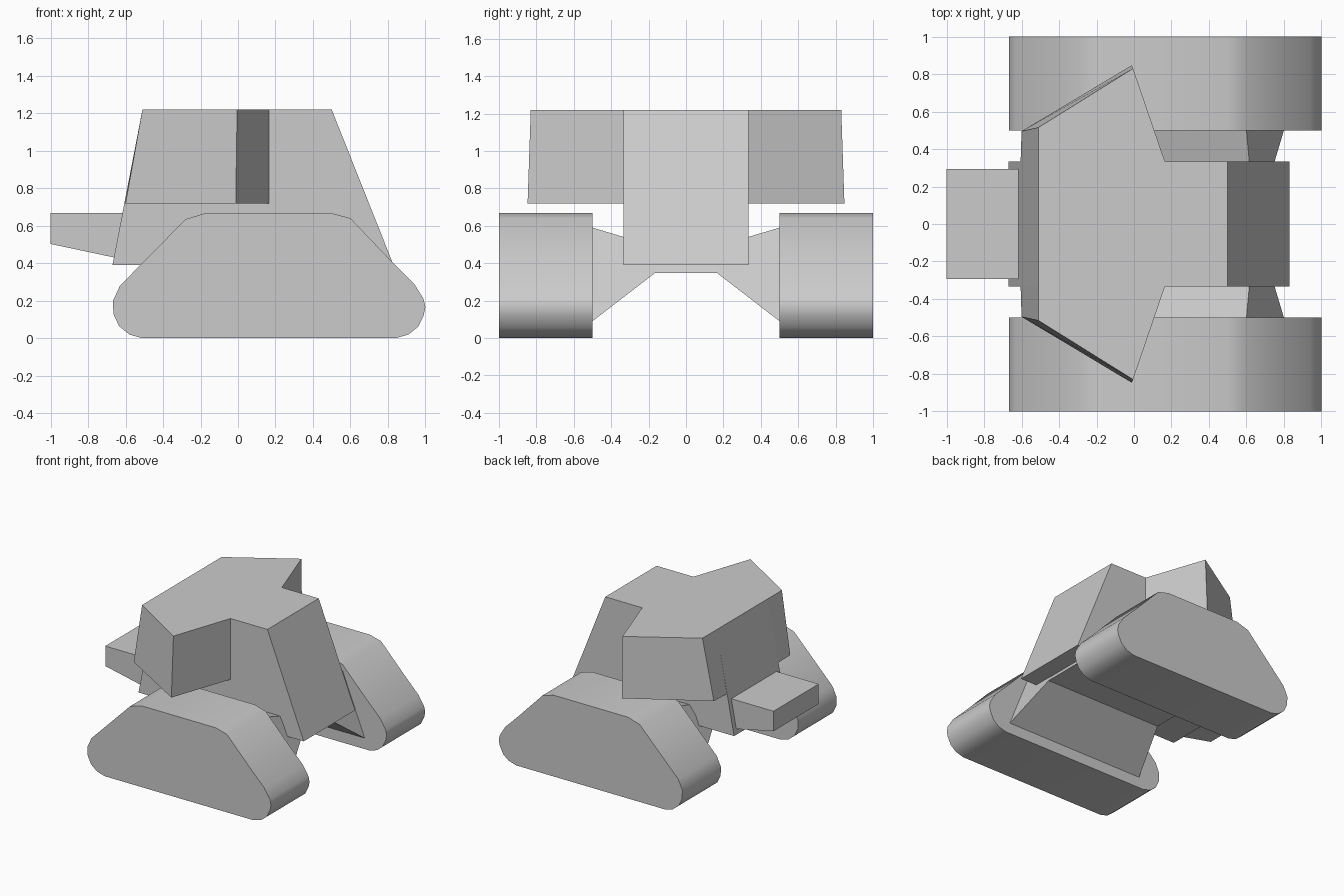
import bpy, bmesh

if "Cube" in bpy.data.objects:
    bpy.data.objects.remove(bpy.data.objects["Cube"])


def loft(name, rings):
    """Solid through successive rings of matching points, with capped ends."""
    bm = bmesh.new()
    loops = [[bm.verts.new(p) for p in ring] for ring in rings]
    n = len(loops[0])
    bm.faces.new(loops[0])
    bm.faces.new(loops[-1])
    for a, b in zip(loops, loops[1:]):
        for i in range(n):
            j = (i + 1) % n
            bm.faces.new((a[i], a[j], b[j], b[i]))
    bmesh.ops.recalc_face_normals(bm, faces=bm.faces)
    mesh = bpy.data.meshes.new(name)
    bm.to_mesh(mesh)
    bm.free()
    ob = bpy.data.objects.new(name, mesh)
    bpy.context.collection.objects.link(ob)
    return ob


def extrude_y(name, profile, y0, y1):
    """Side profile (x, z) extruded between two y positions."""
    return loft(name, [[(x, y, z) for x, z in profile] for y in (y0, y1)])


track = [(-0.51, 0), (-0.58, 0.02), (-0.635, 0.065), (-0.665, 0.13), (-0.667, 0.20),
         (-0.63, 0.28), (-0.28, 0.635), (-0.175, 0.667), (0.5, 0.667), (0.6, 0.64),
         (0.82, 0.41), (0.94, 0.29), (0.99, 0.21), (1.0, 0.165), (0.99, 0.12),
         (0.96, 0.06), (0.91, 0.02), (0.84, 0)]

for side, s in (("left", 1), ("right", -1)):
    # Track unit
    ob = extrude_y(side + "_track", track, s * 0.5, s * 1.0)
    for p in ob.data.polygons:
        p.use_smooth = len(p.vertices) == 4
    bpy.ops.object.select_all(action='DESELECT')
    ob.select_set(True)
    bpy.context.view_layer.objects.active = ob
    bpy.ops.object.shade_smooth_by_angle(angle=0.56)

    # Pointed side pod, flaring slightly towards the bottom
    top = [(-0.51, 0.333), (-0.51, 0.515), (-0.005, 0.83), (0.165, 0.333)]
    bottom = [(-0.605, 0.333), (-0.6, 0.495), (-0.012, 0.847), (0.165, 0.333)]
    loft(side + "_side_pod", [[(x, s * y, 0.72) for x, y in bottom],
                              [(x, s * y, 1.22) for x, y in top]])

# Central hull
extrude_y("hull", [(-0.67, 0.39), (-0.51, 1.22), (0.5, 1.22), (0.83, 0.39)], -0.333, 0.333)

# Nose block
extrude_y("nose", [(-1, 0.503), (-1, 0.667), (-0.6, 0.667), (-0.6, 0.418)], -0.293, 0.293)

# Undercarriage bridge, pinched in the middle and flaring to the tracks
wide = [(-0.47, 0.09), (-0.27, 0.59), (0.6, 0.59), (0.8, 0.09)]
narrow = [(-0.37, 0.348), (-0.26, 0.49), (0.63, 0.49), (0.7, 0.348)]
loft("undercarriage", [[(x, y, z) for x, z in sec] for y, sec in
                       ((-0.5, wide), (-0.165, narrow), (0.165, narrow), (0.5, wide))])
